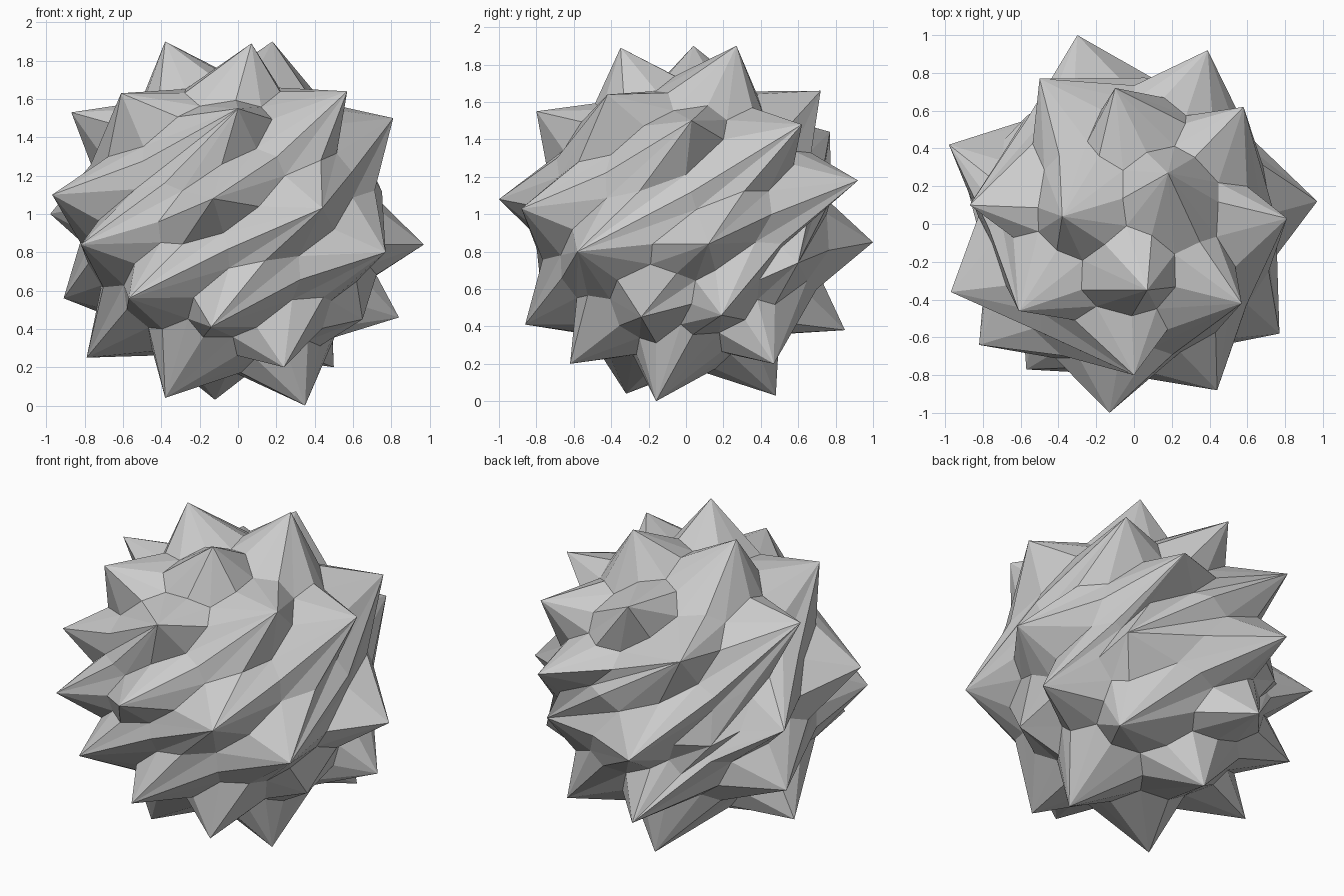
import bpy, bmesh, math
from mathutils import Vector, Matrix

if "Cube" in bpy.data.objects:
    bpy.data.objects.remove(bpy.data.objects["Cube"])

C = Vector((-0.03, -0.01, 0.95))   # centre of the ball
TWIST = math.radians(70)           # twist about z per unit of height
RIDGE, VALLEY = 0.80, 0.765        # radii between neighbouring spikes

# spike tips, ring by ring from top to bottom (two of them only low bumps)
tips = [(-.38, .04, 1.90), (.07, -.35, 1.89), (.18, .27, 1.90),
        (-.10, .72, 1.66), (.57, -.42, 1.64), (-.61, -.46, 1.63),
        (0, -.80, 1.55), (.81, .03, 1.50), (.58, .62, 1.48), (-.50, .77, 1.44), (-.87, .10, 1.53),
        (.39, .92, 1.18), (-.13, -1.0, 1.08), (-.98, .42, 1.00), (-.97, -.36, 1.10), (.44, -.88, 1.03),
        (-.30, 1.0, .85), (.97, .12, .84), (.77, -.58, .80), (-.82, -.64, .84),
        (.55, .60, .74), (-.57, .57, .85),
        (.84, .19, .46), (.65, -.24, .45), (-.91, .30, .56), (-.22, .85, .38), (-.14, -.86, .41), (-.57, -.77, .56),
        (.24, -.62, .20), (-.79, .05, .25), (.50, .47, .20),
        (.35, -.16, 0.0), (-.38, -.32, .04), (-.12, .48, .03)]


def twist(p, sign):
    return Matrix.Rotation(sign * TWIST * p.z, 3, 'Z') @ p


# untwisted spike positions and the triangulation linking neighbouring spikes
spikes = [twist(Vector(t) - C, -1) for t in tips]
hull = bmesh.new()
for s in spikes:
    hull.verts.new(s.normalized())
bmesh.ops.convex_hull(hull, input=hull.verts[:])
tris = [[min(range(len(spikes)), key=lambda i: (spikes[i].normalized() - v.co).length)
         for v in f.verts] for f in hull.faces]
hull.free()

# spiky ball: each triangle is fanned through sunken ridge and valley points
bm = bmesh.new()
place = lambda p: bm.verts.new(twist(p, 1) + C)
peak = [place(s) for s in spikes]
ridges = {}


def ridge(a, b):
    key = (min(a, b), max(a, b))
    if key not in ridges:
        ridges[key] = place((spikes[a] + spikes[b]).normalized() * RIDGE)
    return ridges[key]


for t in tris:
    mid = place(sum((spikes[i] for i in t), Vector()).normalized() * VALLEY)
    for k in range(3):
        a, b = t[k], t[(k + 1) % 3]
        r = ridge(a, b)
        bm.faces.new((peak[a], r, mid))
        bm.faces.new((r, peak[b], mid))

bmesh.ops.recalc_face_normals(bm, faces=bm.faces[:])
mesh = bpy.data.meshes.new("spiky_ball")
bm.to_mesh(mesh)
bm.free()
bpy.context.collection.objects.link(bpy.data.objects.new("spiky_ball", mesh))
